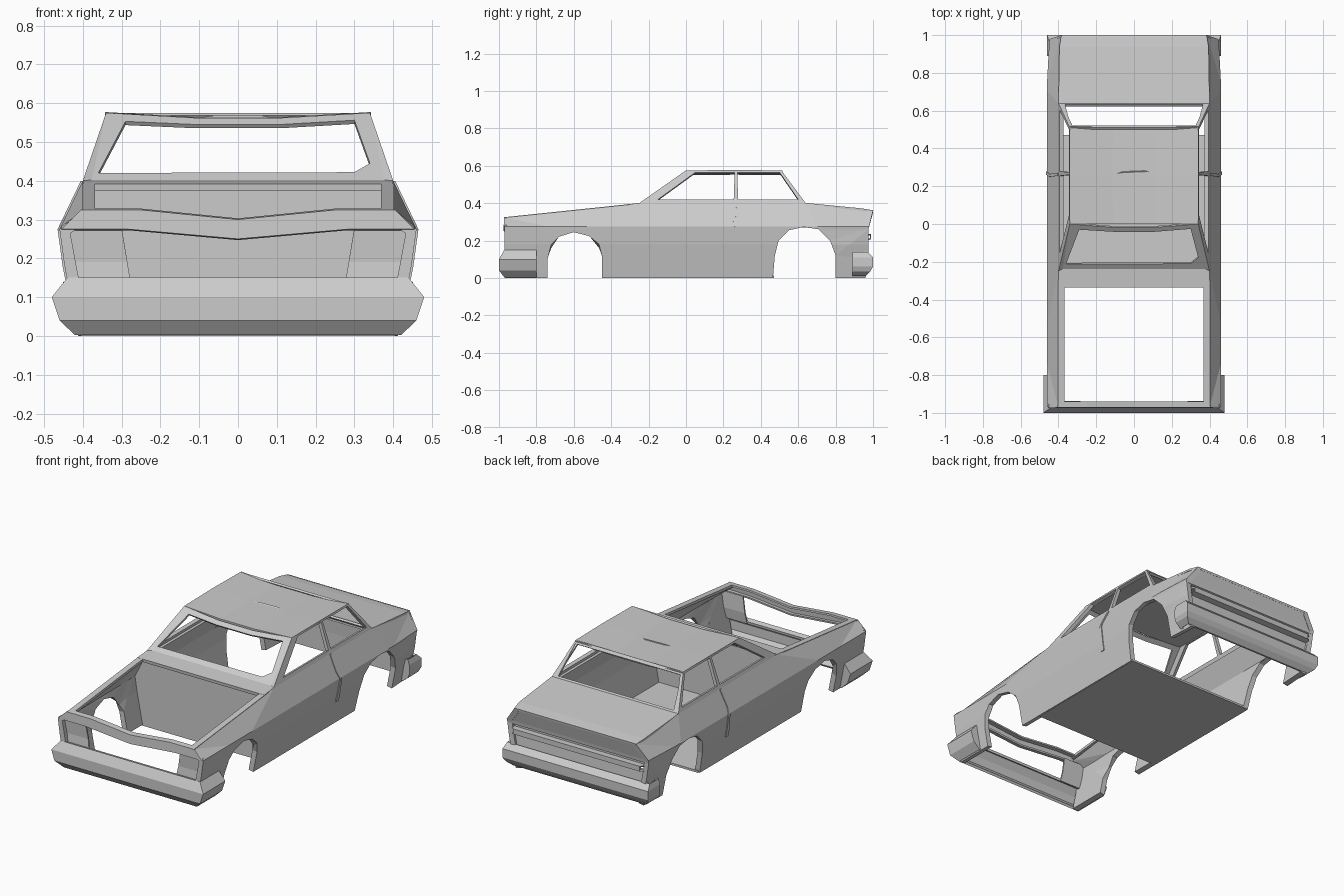
import bpy, bmesh
from mathutils import Vector

if "Cube" in bpy.data.objects:
    bpy.data.objects.remove(bpy.data.objects["Cube"])


def finish(name, bm, out, thick, mirror=False):
    """Orient faces to the outside, thicken inwards, optionally mirror."""
    bmesh.ops.recalc_face_normals(bm, faces=bm.faces)
    bm.normal_update()
    total = sum((f.normal * f.calc_area() for f in bm.faces), Vector())
    if total.dot(Vector(out)) < 0:
        bmesh.ops.reverse_faces(bm, faces=bm.faces)
    me = bpy.data.meshes.new(name)
    bm.to_mesh(me)
    bm.free()
    ob = bpy.data.objects.new(name, me)
    bpy.context.collection.objects.link(ob)
    if thick:
        s = ob.modifiers.new("thickness", 'SOLIDIFY')
        s.thickness, s.offset = thick, -1
    if mirror:
        ob.modifiers.new("mirror", 'MIRROR')
    return ob


def panel(name, outline, holes, place, out, thick, mirror=False, cuts=()):
    """Flat outline with holes, creased at given heights, then placed in space."""
    bm = bmesh.new()
    for loop in [outline] + holes:
        vs = [bm.verts.new((u, v, 0)) for u, v in loop]
        for a, b in zip(vs, vs[1:] + vs[:1]):
            bm.edges.new((a, b))
    bmesh.ops.triangle_fill(bm, edges=bm.edges[:], use_beauty=True, normal=(0, 0, 1))
    for c in cuts:
        bmesh.ops.bisect_plane(bm, geom=bm.verts[:] + bm.edges[:] + bm.faces[:],
                               plane_co=(0, c, 0), plane_no=(0, 1, 0))
    for v in bm.verts:
        v.co = place(v.co.x, v.co.y)
    return finish(name, bm, out, thick, mirror)


def loft(name, rows, out, thick, mirror=False):
    bm = bmesh.new()
    grid = [[bm.verts.new(p) for p in r] for r in rows]
    for r, s in zip(grid, grid[1:]):
        for i in range(len(r) - 1):
            bm.faces.new((r[i], r[i + 1], s[i + 1], s[i]))
    return finish(name, bm, out, thick, mirror)


def strip(name, profile, out, thick, cols=(-1, 1), dip=()):
    """Profile of (y, z, half width) spanned across x; dip lowers each column."""
    dip = dip or [0] * len(cols)
    return loft(name, [[(c * w, y, z - d) for c, d in zip(cols, dip)]
                       for y, z, w in profile], out, thick)


def lerp(pts, t):
    for (a, p), (b, q) in zip(pts, pts[1:]):
        if t <= b:
            return p + (q - p) * max(0, t - a) / (b - a)
    return pts[-1][1]


# Body side: shoulder line at z 0.275, leaning in above and below
TOP = [(-.97, .325), (-.25, .40), (.64, .40), (1, .36)]
END = [(-1, 0), (.9, 0), (1, .015)]


def side(y, z, extra=0.0):
    if z <= .2751:
        x = lerp([(0, .412), (.18, .447), (.275, .46)], z)
    else:
        x = .46 - .06 * (z - .275) / (lerp(TOP, y) - .275)
    return (x - lerp(END, y) + extra, y, z)


front_arch = [(-.74, 0), (-.74, .10), (-.72, .18), (-.68, .22), (-.60, .245),
              (-.52, .225), (-.465, .18), (-.45, .12), (-.45, 0)]
rear_arch = [(.465, 0), (.475, .12), (.495, .20), (.55, .255), (.63, .273),
             (.71, .26), (.77, .20), (.80, .12), (.80, 0)]
outline = [(-.97, 0)] + front_arch + rear_arch + [
    (.96, 0), (.975, .10), (.975, .26), (1, .36), (.64, .40), (.26, .40), (-.25, .40), (-.97, .325)]
panel("body_side", outline, [], side, (1, 0, 0), .03, True, (.18, .275))

# Door seam edge
panel("door_edge", [(.25, .14), (.275, .14), (.278, .27), (.265, .31), (.27, .40),
                    (.255, .40), (.25, .31), (.262, .27)], [],
      lambda y, z: side(y, z, .005), (1, 0, 0), .008, True, (.18, .275))

# Side window frames with middle pillar
panel("side_window_frame", [(-.25, .40), (.64, .40), (.51, .575), (0, .575)],
      [[(-.15, .42), (.255, .42), (.26, .565), (.05, .565)],
       [(.278, .42), (.60, .42), (.50, .565), (.275, .565)]],
      lambda y, z: (.40 - .06 * (z - .40) / .175, y, z), (1, 0, 0), .02, True)

# Windscreen and rear window frames
panel("windscreen_frame", [(-.40, .40), (.40, .40), (.34, .575), (.11, .562), (-.11, .562), (-.34, .575)],
      [[(-.36, .42), (.30, .422), (.34, .445), (.30, .556), (.11, .545), (-.11, .545), (-.29, .553)]],
      lambda x, z: (x, -.24 + .24 * (z - .40) / .175, z), (0, -1, 0), .012)
panel("rear_window_frame", [(-.40, .40), (.40, .40), (.34, .575), (-.34, .575)],
      [[(-.365, .41), (.365, .41), (.335, .56), (-.335, .56)]],
      lambda x, z: (x, .64 - .13 * (z - .40) / .175, z), (0, 1, 0), .012)

# Roof, slightly lower in the middle
strip("roof", [(0, .575, .34), (.26, .577, .342), (.515, .575, .34)], (0, 0, 1), .012,
      (-1, -.33, .33, 1), (0, .013, .013, 0))

# Cowl, firewall and cabin floor
strip("cowl", [(-.335, .392, .40), (-.235, .402, .40)], (0, 0, 1), .018)
strip("firewall", [(-.315, .38, .385), (-.315, .275, .44), (-.315, .005, .395)], (0, -1, 0), .012)
strip("floor", [(-.315, 0, .405), (.47, 0, .405)], (0, 0, -1), .012)

# Rails along the open engine bay
loft("bay_rail", [[(.368, -.97, .325), (.402, -.97, .325)],
                  [(.368, -.30, .395), (.402, -.30, .395)]], (0, 0, 1), .015, True)

# Nose rim above the open grille, dipping at the centre
strip("nose_rim", [(-.94, .328, .40), (-.972, .325, .405), (-.975, .275, .455), (-.95, .272, .45)],
      (0, -1, .3), .01, (-1, -.62, 0, .62, 1), (0, 0, .025, 0, 0))

# Headlight backing panels
loft("headlight_panel", [[(.275, -.952, .13), (.435, -.952, .13)],
                         [(.285, -.945, .19), (.44, -.945, .19)],
                         [(.30, -.95, .28), (.45, -.95, .28)]], (0, -1, 0), .008, True)


# Bumpers that wrap around the corners and close onto the body sides
def bumper(name, rows, back, out):
    loft(name, [[(-.41, back, z), (-w, back, z), (-w, y, z), (w, y, z), (w, back, z), (.41, back, z)]
                for w, y, z in rows], out, .015)


bumper("front_bumper", [(.42, -.97, .002), (.46, -1, .04), (.48, -1, .10), (.44, -.972, .15),
                        (.415, -.945, .142)], -.80, (0, -1, 0))
bumper("rear_bumper", [(.42, .96, .01), (.45, .985, .035), (.46, 1, .06), (.46, 1, .11),
                       (.45, .97, .14)], .89, (0, 1, 0))

# Boot lid and stepped tail panel
strip("boot_lid", [(.63, .402, .40), (.94, .372, .395), (1, .362, .385)], (0, 0, 1), .012)
strip("tail_panel", [(1, .362, .385), (.978, .275, .445), (.975, .255, .445), (.955, .25, .44),
                     (.955, .235, .44), (.99, .235, .40), (.99, .205, .40), (.955, .20, .435),
                     (.96, .13, .43), (.96, .01, .41)], (0, 1, 0), .01)

# Small ridge on the roof
loft("roof_ridge", [[(-.12, .26, .56), (.10, .27, .56)], [(-.06, .275, .568), (.06, .28, .568)]],
     (0, 0, 1), .006)
